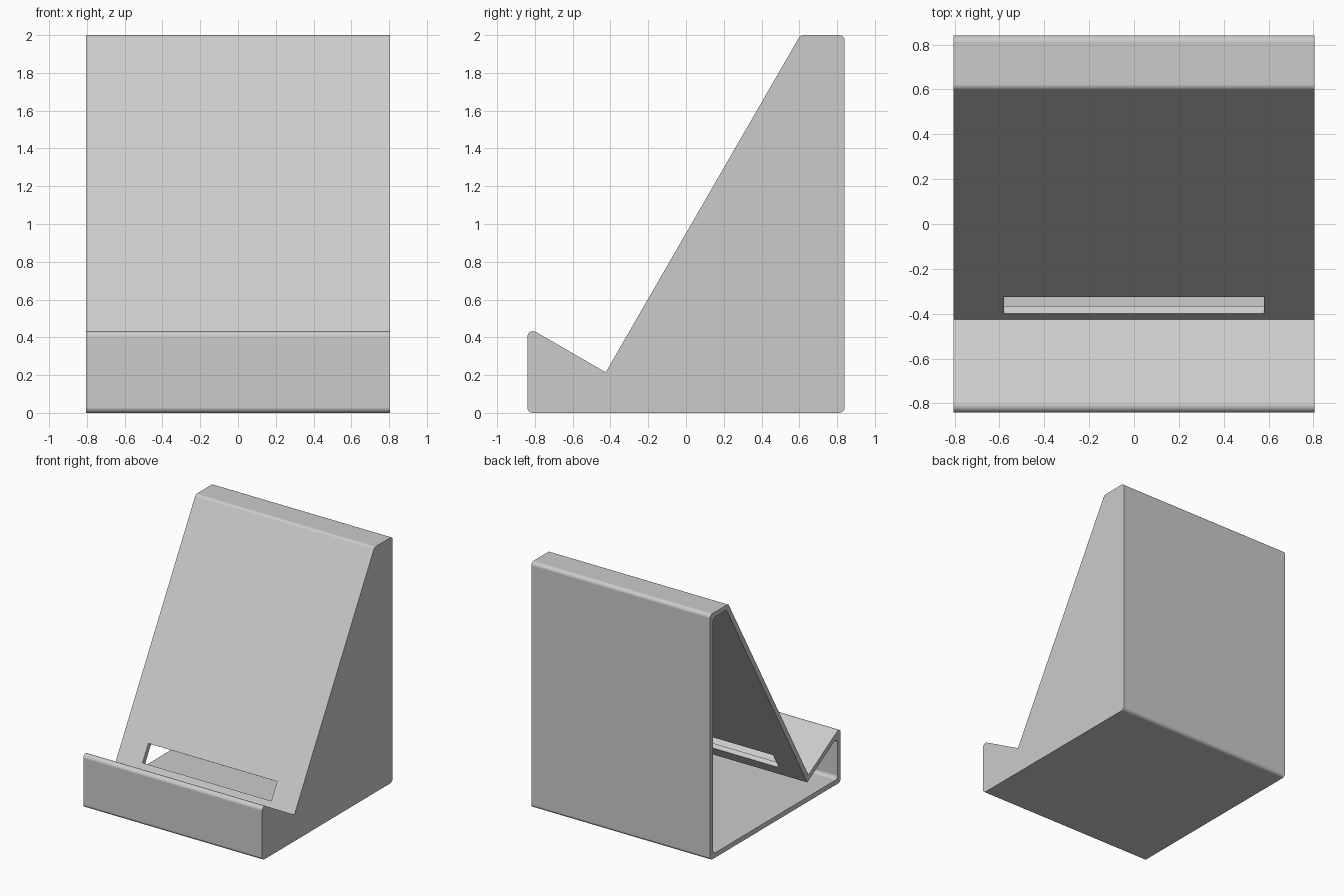
import bpy
import bmesh
import math
from mathutils import Vector, Matrix

if "Cube" in bpy.data.objects:
    bpy.data.objects.remove(bpy.data.objects["Cube"])

HALF_WIDTH = 0.805
WALL = 0.04
FILLET = 0.03
VALLEY = Vector((-0.425, 0.215))
SLOPE = math.radians(60)

grey = bpy.data.materials.new("light grey")
grey.use_nodes = True
grey.diffuse_color = (0.6, 0.6, 0.6, 1)
grey.node_tree.nodes["Principled BSDF"].inputs["Base Color"].default_value = (0.6, 0.6, 0.6, 1)


def inset(points, distance):
    """Offset a counter-clockwise outline inwards with mitred corners."""
    result = []
    for i, p in enumerate(points):
        a = (p - points[i - 1]).normalized()
        b = (points[(i + 1) % len(points)] - p).normalized()
        n1, n2 = Vector((-a.y, a.x)), Vector((-b.y, b.x))
        result.append(p + distance * (n1 + n2) / (1 + n1.dot(n2)))
    return result


def round_corners(points, radius, sharp, steps=8):
    """Replace each corner, except the sharp one, by an arc."""
    result = []
    for i, p in enumerate(points):
        if i == sharp:
            result.append(p)
            continue
        a = (points[i - 1] - p).normalized()
        b = (points[(i + 1) % len(points)] - p).normalized()
        half = a.angle(b) / 2
        centre = p + (a + b).normalized() * radius / math.sin(half)
        start = p + a * radius / math.tan(half) - centre
        sweep = math.pi - 2 * half
        for k in range(steps + 1):
            result.append(centre + Matrix.Rotation(sweep * k / steps, 2) @ start)
    return result


def extrude_profile(name, outline, x0, x1):
    """Extrude a (y, z) outline along x."""
    bm = bmesh.new()
    face = bm.faces.new([bm.verts.new((x0, p.x, p.y)) for p in outline])
    extruded = bmesh.ops.extrude_face_region(bm, geom=[face])["geom"]
    moved = [g for g in extruded if isinstance(g, bmesh.types.BMVert)]
    bmesh.ops.translate(bm, verts=moved, vec=(x1 - x0, 0, 0))
    bmesh.ops.recalc_face_normals(bm, faces=bm.faces)
    mesh = bpy.data.meshes.new(name)
    bm.to_mesh(mesh)
    bm.free()
    mesh.materials.append(grey)
    obj = bpy.data.objects.new(name, mesh)
    bpy.context.collection.objects.link(obj)
    return obj


def cut(target, cutter):
    cutter.hide_render = True
    mod = target.modifiers.new("cut", 'BOOLEAN')
    mod.operation = 'DIFFERENCE'
    mod.solver = 'EXACT'
    mod.object = cutter
    bpy.context.view_layer.objects.active = target
    bpy.ops.object.modifier_apply(modifier=mod.name)
    bpy.data.objects.remove(cutter)


# Side outline: base, back, top, leaning backrest, valley and front lip
top_y = VALLEY.x + (2 - VALLEY.y) / math.tan(SLOPE)
lip_z = VALLEY.y + (VALLEY.x + 0.84) / math.tan(SLOPE)
outline = [Vector(p) for p in ((-0.84, 0), (0.84, 0), (0.84, 2), (top_y, 2), VALLEY, (-0.84, lip_z))]
valley_index = 4

stand = extrude_profile("phone_stand", round_corners(outline, FILLET, valley_index),
                        -HALF_WIDTH, HALF_WIDTH)

# Hollow inside, open at the -x end
hollow = round_corners(inset(outline, WALL), FILLET, valley_index)
cut(stand, extrude_profile("hollow_cutter", hollow, -HALF_WIDTH - 0.1, HALF_WIDTH - WALL))

# Slot cut square through the backrest just above the valley
up = Vector((math.cos(SLOPE), math.sin(SLOPE)))
inward = Vector((up.y, -up.x))
low, high = VALLEY + up * 0.05, VALLEY + up * 0.2
slot = [low - inward * 0.03, low + inward * 0.06, high + inward * 0.06, high - inward * 0.03]
cut(stand, extrude_profile("slot_cutter", slot, -0.58, 0.58))

# Smooth fillets, crisp edges
bpy.ops.object.select_all(action='DESELECT')
stand.select_set(True)
bpy.context.view_layer.objects.active = stand
bpy.ops.object.shade_smooth_by_angle(angle=math.radians(30))
weighted = stand.modifiers.new("weighted_normals", 'WEIGHTED_NORMAL')
weighted.keep_sharp = True
